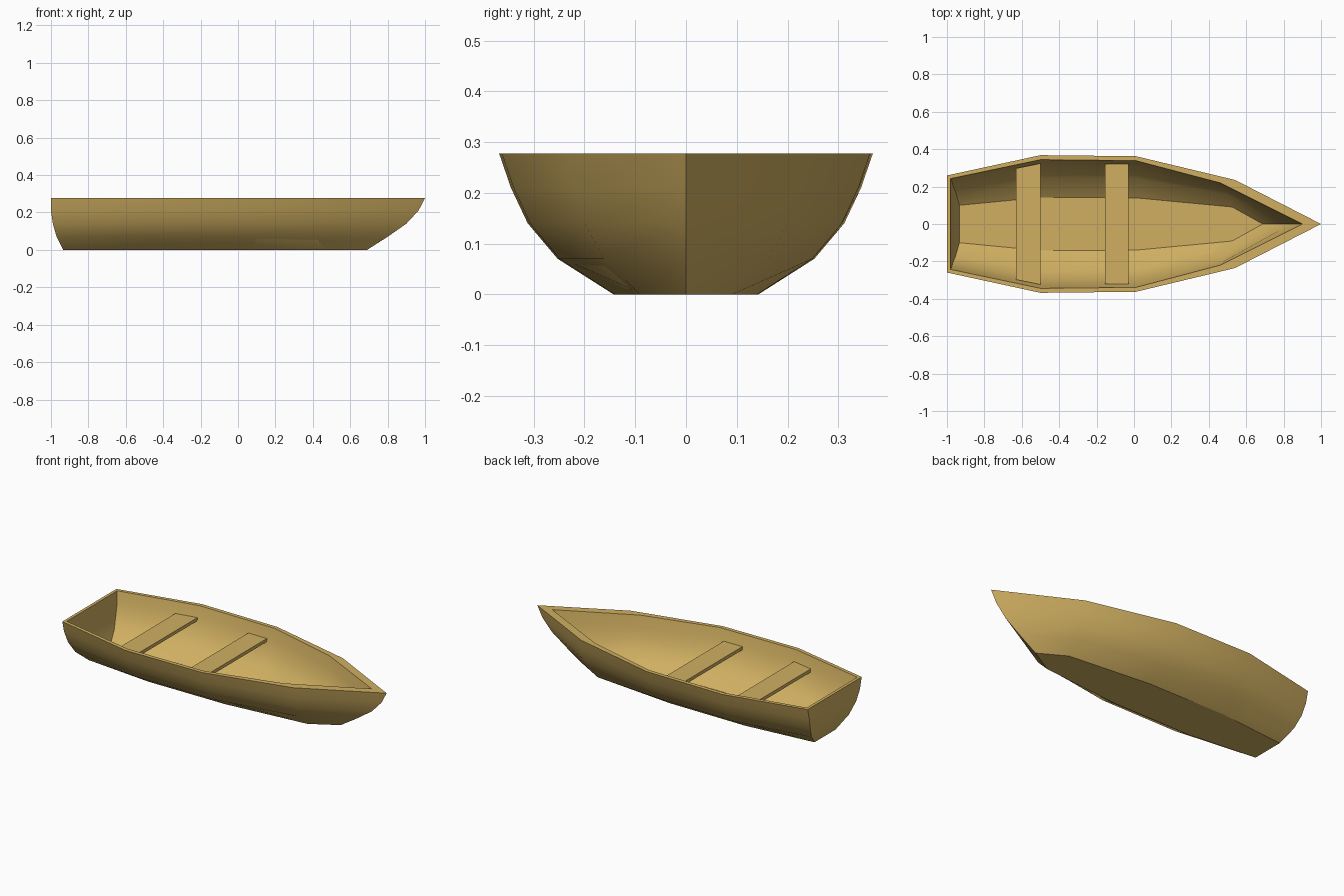
import bpy, bmesh, math

if "Cube" in bpy.data.objects:
    bpy.data.objects.remove(bpy.data.objects["Cube"])

wood = bpy.data.materials.new("tan wood")
wood.diffuse_color = (0.63, 0.43, 0.12, 1)
wood.use_nodes = True
wood.node_tree.nodes["Principled BSDF"].inputs["Base Color"].default_value = wood.diffuse_color


def finish(name, bm, angle=None):
    bmesh.ops.remove_doubles(bm, verts=bm.verts, dist=0.0005)
    bmesh.ops.recalc_face_normals(bm, faces=bm.faces)
    mesh = bpy.data.meshes.new(name)
    bm.to_mesh(mesh)
    bm.free()
    mesh.materials.append(wood)
    ob = bpy.data.objects.new(name, mesh)
    bpy.context.collection.objects.link(ob)
    if angle:
        bpy.context.view_layer.objects.active = ob
        ob.select_set(True)
        bpy.ops.object.shade_smooth_by_angle(angle=math.radians(angle))
        ob.select_set(False)
    return ob


# Skin levels: height, stern x, bow x, half width amidships, x of the forward station
outer = [(0.0, -0.935, 0.69, 0.143, 0.53), (0.07, -0.97, 0.80, 0.253, 0.535),
         (0.14, -0.99, 0.90, 0.312, 0.54), (0.21, -1.0, 0.965, 0.345, 0.54),
         (0.277, -1.0, 1.0, 0.368, 0.54)]
inner = [(0.003, -0.933, 0.688, 0.142, 0.525), (0.07, -0.955, 0.77, 0.247, 0.50),
         (0.14, -0.97, 0.84, 0.300, 0.48), (0.21, -0.975, 0.885, 0.328, 0.46),
         (0.277, -0.982, 0.90, 0.344, 0.46)]


def ring(bm, level):
    # starboard stern -> bow -> port stern
    z, stern, bow, w, fwd = level
    half = [(stern, w * 0.705), (-0.5, w), (0.01, w * 0.985), (fwd, w * 0.64)]
    pts = [(x, -y) for x, y in half] + [(bow, 0)] + [(x, y) for x, y in half[::-1]]
    return [bm.verts.new((x, y, z)) for x, y in pts]


def bridge(bm, a, b):
    n = len(a)
    for i in range(n):
        j = (i + 1) % n
        bm.faces.new((a[i], a[j], b[j], b[i]))


def floor(bm, r):
    # quads across the boat, triangle at the bow
    for i in range(3):
        bm.faces.new((r[i], r[i + 1], r[7 - i], r[8 - i]))
    bm.faces.new((r[3], r[4], r[5]))


# Hull: outer skin, flat rim and inner skin in one shell
bm = bmesh.new()
rings = [ring(bm, l) for l in outer + inner[::-1]]
for a, b in zip(rings, rings[1:]):
    bridge(bm, a, b)
floor(bm, rings[0])
floor(bm, rings[-1])
finish("hull", bm, 28)


# Seats: planks cut to follow the inner skin
def inner_width(x):
    w = 0.324
    if x < -0.5:
        return w * (0.705 + 0.295 * (x + 0.975) / 0.475)
    return w * (1 - 0.015 * (x + 0.5) / 0.51)


def seat(name, x0, x1, z0=0.192, z1=0.212):
    bm = bmesh.new()
    w0, w1 = inner_width(x0), inner_width(x1)
    plan = [(x0, -w0), (x1, -w1), (x1, w1), (x0, w0)]
    low, top = [[bm.verts.new((x, y, z)) for x, y in plan] for z in (z0, z1)]
    bridge(bm, low, top)
    bm.faces.new(low)
    bm.faces.new(top)
    finish(name, bm)


seat("rear_seat", -0.63, -0.5)
seat("middle_seat", -0.155, -0.03)
